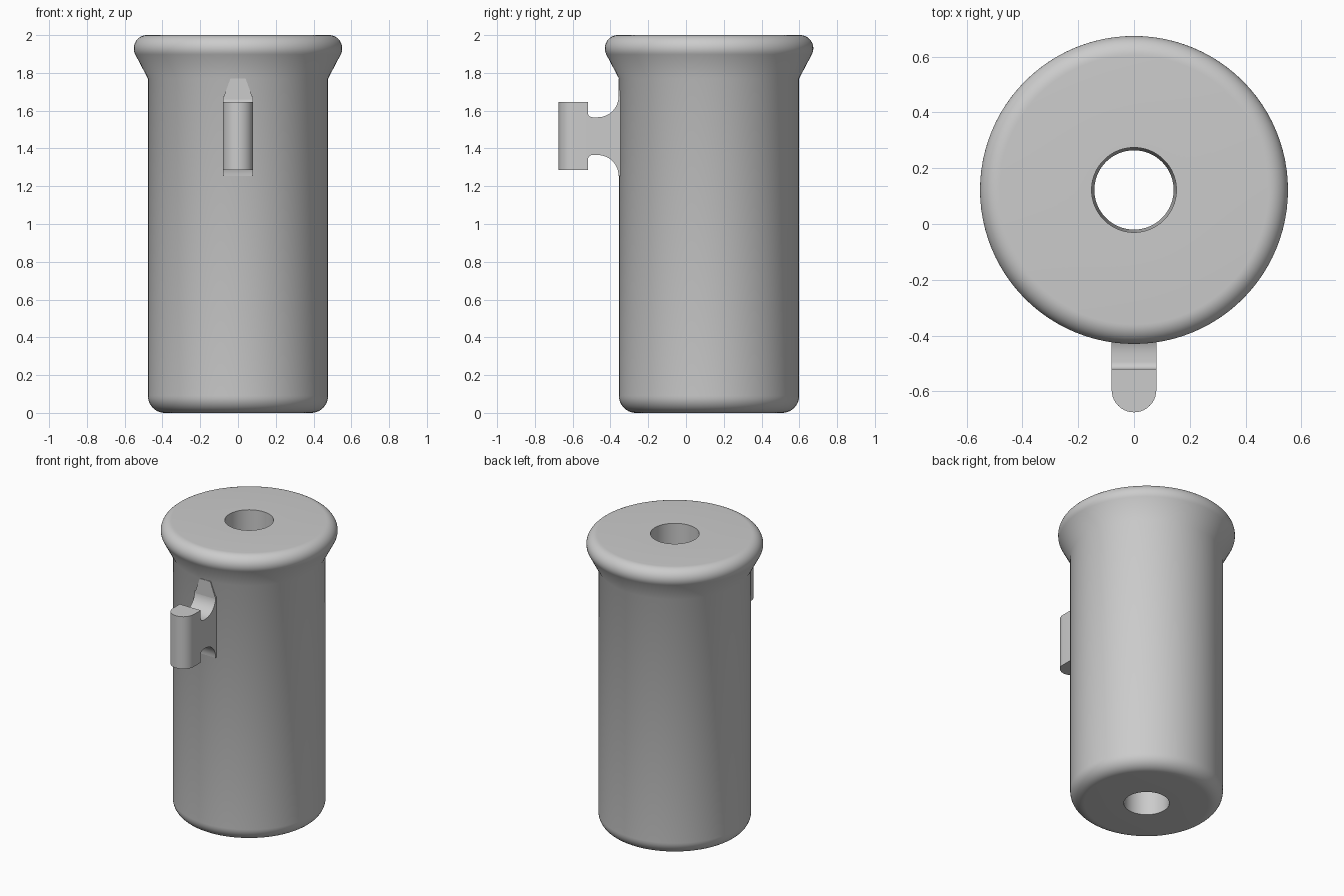
import bpy, bmesh
from math import sin, cos, pi, radians

cube = bpy.data.objects.get("Cube")
if cube:
    bpy.data.objects.remove(cube, do_unlink=True)

AXIS_Y = 0.122      # the barrel sits behind the origin to balance the hook
GREY = (0.6, 0.6, 0.6, 1)

mat = bpy.data.materials.new("light grey")
mat.use_nodes = True
mat.diffuse_color = GREY
mat.node_tree.nodes["Principled BSDF"].inputs["Base Color"].default_value = GREY


def arc(cx, cy, r, start, end, steps):
    """Points on a circular arc, angles in degrees."""
    angles = [radians(start + (end - start) * i / steps) for i in range(steps + 1)]
    return [(cx + r * cos(a), cy + r * sin(a)) for a in angles]


def finish(bm, name):
    bmesh.ops.recalc_face_normals(bm, faces=bm.faces)
    mesh = bpy.data.meshes.new(name)
    bm.to_mesh(mesh)
    bm.free()
    mesh.materials.append(mat)
    obj = bpy.data.objects.new(name, mesh)
    bpy.context.collection.objects.link(obj)
    bpy.ops.object.select_all(action='DESELECT')
    obj.select_set(True)
    bpy.context.view_layer.objects.active = obj
    bpy.ops.object.shade_smooth_by_angle(angle=radians(35))
    return obj


def lathe(name, profile, segments):
    """Revolve a closed (radius, z) profile about the vertical axis."""
    bm = bmesh.new()
    verts = [bm.verts.new((r, 0, z)) for r, z in profile]
    edges = [bm.edges.new((v, verts[i - 1])) for i, v in enumerate(verts)]
    bmesh.ops.spin(bm, geom=verts + edges, cent=(0, 0, 0), axis=(0, 0, 1),
                   angle=2 * pi, steps=segments, use_merge=True)
    bmesh.ops.remove_doubles(bm, verts=bm.verts, dist=1e-5)
    obj = finish(bm, name)
    obj.location.y = AXIS_Y
    return obj


def prism(name, start, offset):
    """Extrude a closed outline of 3D points along an offset."""
    bm = bmesh.new()
    face = bm.faces.new([bm.verts.new(p) for p in start])
    out = bmesh.ops.extrude_face_region(bm, geom=[face], use_keep_orig=True)
    moved = [g for g in out["geom"] if isinstance(g, bmesh.types.BMVert)]
    bmesh.ops.translate(bm, verts=moved, vec=offset)
    return finish(bm, name)


# Barrel: rounded foot, straight wall, flared rolled rim and a tapered bore
barrel_profile = (
    [(0.142, 0)]
    + arc(0.387, 0.09, 0.09, -90, 0, 10)
    + [(0.477, 1.77)]
    + arc(0.482, 1.93, 0.07, -28, 90, 14)
    + [(0.152, 2.0)]
)
lathe("barrel", barrel_profile, 96)

# Hook head: upright bar with a round front
HALF = 0.08
head = arc(0, -0.595, HALF, 180, 360, 20) + [(HALF, -0.52), (-HALF, -0.52)]
prism("hook_head", [(x, y, 1.285) for x, y in head], (0, 0, 0.36))

# Hook neck: waisted web, flaring into the barrel wall above and below
MID, WAIST = 1.465, 0.1
upper = ([(-0.54, WAIST + 0.025)]
         + arc(-0.495, WAIST + 0.025, 0.025, 180, 270, 6)
         + arc(-0.467, WAIST + 0.11, 0.11, 270, 360, 12)
         + [(-0.34, WAIST + 0.11)])
neck = upper + [(y, -h) for y, h in reversed(upper)]
prism("hook_neck", [(-HALF, y, MID + h) for y, h in neck], (2 * HALF, 0, 0))

# Shallow fairing that runs the neck up to the rim
fairing = [(-HALF, 1.66), (HALF, 1.66), (0.04, 1.77), (-0.04, 1.77)]
prism("neck_fairing", [(x, -0.358, z) for x, z in fairing], (0, 0.02, 0))
